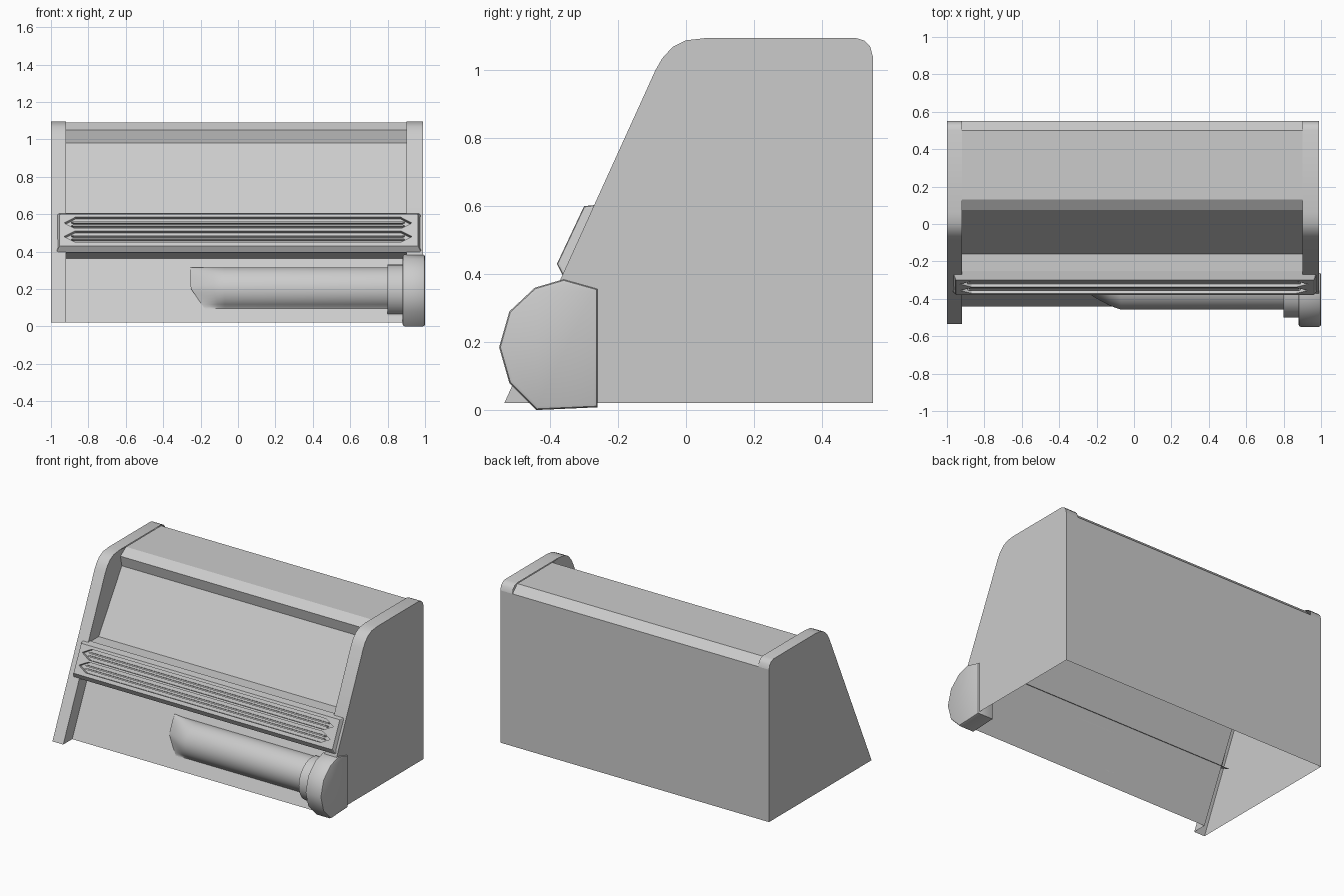
import bpy, bmesh, math
from mathutils import Vector

if "Cube" in bpy.data.objects:
    bpy.data.objects.remove(bpy.data.objects["Cube"])

grey = bpy.data.materials.new("light_grey")
grey.use_nodes = True
grey.diffuse_color = (0.6, 0.6, 0.6, 1)
grey.node_tree.nodes["Principled BSDF"].inputs["Base Color"].default_value = (0.6, 0.6, 0.6, 1)


def finish(bm, name, smooth=True):
    """Turn a bmesh into a named grey object."""
    bmesh.ops.recalc_face_normals(bm, faces=bm.faces)
    mesh = bpy.data.meshes.new(name)
    bm.to_mesh(mesh)
    bm.free()
    mesh.materials.append(grey)
    obj = bpy.data.objects.new(name, mesh)
    bpy.context.collection.objects.link(obj)
    bpy.ops.object.select_all(action="DESELECT")
    obj.select_set(True)
    bpy.context.view_layer.objects.active = obj
    if smooth:
        bpy.ops.object.shade_smooth_by_angle(angle=math.radians(35))
    return obj


def row(bm, x, pts):
    return [bm.verts.new((x, y, z)) for y, z in pts]


def strip(bm, a, b, closed=False):
    for i in range(len(a) if closed else len(a) - 1):
        j = (i + 1) % len(a)
        bm.faces.new((a[i], a[j], b[j], b[i]))


def sheet(name, pts, x0, x1):
    """Open folded panel running along x."""
    bm = bmesh.new()
    strip(bm, row(bm, x0, pts), row(bm, x1, pts))
    return finish(bm, name, False)


def prism_mesh(pts, x0, x1, bevel=0):
    """Closed side profile extruded along x."""
    bm = bmesh.new()
    a, b = row(bm, x0, pts), row(bm, x1, pts)
    strip(bm, a, b, True)
    caps = [bm.faces.new(a), bm.faces.new(b)]
    if bevel:
        edges = {e for f in caps for e in f.edges}
        bmesh.ops.bevel(bm, geom=list(edges), offset=bevel, segments=2,
                        affect="EDGES", profile=0.5)
    return bm


def panel_y(z):
    """Depth of the sloping lower panel at height z."""
    return -0.44 + 0.464 * (z - 0.02)


def round_section(y, z, r, n=40):
    """Circle cut off flat where it meets the lower panel."""
    pts = []
    for i in range(n):
        a = math.tau * i / n
        pz = z + r * math.sin(a)
        pts.append((min(y + r * math.cos(a), panel_y(pz)), pz))
    return pts


# Side profile: sloping front edge, rounded top corners, straight back
shoulder = [(-0.09, 1.0), (-0.07, 1.035), (-0.04, 1.068), (0.0, 1.088), (0.06, 1.095)]
back_edge = [(0.5, 1.095), (0.525, 1.087), (0.542, 1.07), (0.55, 1.04)]
# Line along which the recessed front panels meet the side walls
recess = [(0.13, 1.09), (0.07, 1.05), (0.085, 0.98), (-0.16, 0.60),
          (panel_y(0.58), 0.58), (-0.44, 0.02)]


def side_panel(name, outer_x, inner_x, foot):
    """Hollow side: outer face, rim, inner cheek in front of the recess."""
    bm = bmesh.new()
    front = foot + shoulder
    a, b = row(bm, outer_x, front + back_edge), row(bm, inner_x, front + back_edge)
    strip(bm, a, b)
    bm.faces.new(a + row(bm, outer_x, [(0.55, 0.02)]))
    bm.faces.new(b[:len(front)] + row(bm, inner_x, recess))
    return finish(bm, name)


side_panel("right_side_panel", -1.0, -0.92, [(-0.535, 0.02)])
side_panel("left_side_panel", 0.99, 0.90, [(-0.442, 0.02), (-0.442, 0.225)])

# Casing panels between the sides
L, R = -0.92, 0.90
sheet("back_panel", [(0.55, 0.02), (0.55, 1.04)], -1.0, 0.99)
sheet("roof", [(0.55, 1.04), (0.5, 1.09), (0.13, 1.09), (0.07, 1.05), (0.085, 0.98)], L, R)
sheet("window_panel", [(0.085, 0.98), (-0.16, 0.60)], L, R)
sheet("ledge", [(-0.16, 0.60), (-0.27, 0.60)], L, R)
sheet("lower_panel", [(-0.16, 0.60), (panel_y(0.58), 0.58), (-0.44, 0.02)], L, R)
sheet("bar_underside", [(-0.362, 0.40), (-0.27, 0.357)], -0.97, R)

# Grille bar across the front, its face slightly shorter than its back
bm = prism_mesh([(-0.25, 0.605), (-0.30, 0.60), (-0.38, 0.43),
                 (-0.362, 0.395), (-0.33, 0.405)], -0.97, 0.98, 0.008)
bm.verts.ensure_lookup_table()
for v in bm.verts:
    if v.co.y < -0.29 and v.co.z > 0.42:
        v.co.x *= 0.985
bar = finish(bm, "grille_bar", False)
top, low = Vector((0, -0.30, 0.60)), Vector((0, -0.38, 0.43))
down = (low - top).normalized()
out = Vector((0, down.z, -down.y))


def on_bar(x, t, depth):
    """Point at distance t down the bar face, sunk by depth."""
    return Vector((x, 0, 0)) + top + down * t - out * depth


def groove_block(name, t0, t1, half, tip, d0, d1):
    """Long block with pointed ends lying on the bar face."""
    bm = bmesh.new()
    mid = (t0 + t1) / 2
    outline = [(-half, mid), (tip - half, t0), (half - tip, t0),
               (half, mid), (half - tip, t1), (tip - half, t1)]
    a = [bm.verts.new(on_bar(x, t, d0)) for x, t in outline]
    b = [bm.verts.new(on_bar(x, t, d1)) for x, t in outline]
    strip(bm, a, b, True)
    bm.faces.new(a)
    bm.faces.new(b)
    return finish(bm, name, False)


for label, t0, t1 in (("upper", 0.018, 0.085), ("lower", 0.098, 0.165)):
    cutter = groove_block(label + "_cutter", t0, t1, 0.93, 0.06, -0.02, 0.025)
    cutter.hide_render = True
    mod = bar.modifiers.new(label, "BOOLEAN")
    mod.operation, mod.object, mod.solver = "DIFFERENCE", cutter, "EXACT"
    bpy.context.view_layer.objects.active = bar
    bpy.ops.object.modifier_apply(modifier=mod.name)
    bpy.data.objects.remove(cutter)
    # Raised slats inside the groove
    for k in range(2):
        t = t0 + 0.02 + k * 0.02
        groove_block(f"{label}_slat_{k + 1}", t, t + 0.009, 0.89, 0.01, 0.008, 0.026)

# Roll tube: full section along its length, sinking into the panel at the free end
section = round_section(-0.342, 0.2, 0.116)
bm = bmesh.new()
rows = [row(bm, 0.82, section)]
for blend in (0, 0.3, 0.65, 0.92):
    ring = []
    for y, z in section:
        end_x = -0.18 - 0.09 * min(1, max(0, (z - 0.085) / 0.12))
        x = -0.07 + (end_x + 0.07) * blend
        ring.append(bm.verts.new((x, y + (panel_y(z) - y) * blend ** 1.3, z)))
    rows.append(ring)
for a, b in zip(rows, rows[1:]):
    strip(bm, a, b, True)
bm.faces.new(rows[0])
bm.faces.new(rows[-1])
finish(bm, "roll_tube")
finish(prism_mesh(round_section(-0.36, 0.19, 0.14), 0.80, 0.90), "roll_collar")

# Faceted end cap
cap = [(-0.26, 0.008), (-0.44, 0.0), (-0.52, 0.08), (-0.55, 0.185),
       (-0.52, 0.29), (-0.445, 0.36), (-0.36, 0.385), (-0.26, 0.357)]
finish(prism_mesh(cap, 0.88, 1.0, 0.012), "roll_end_cap")
